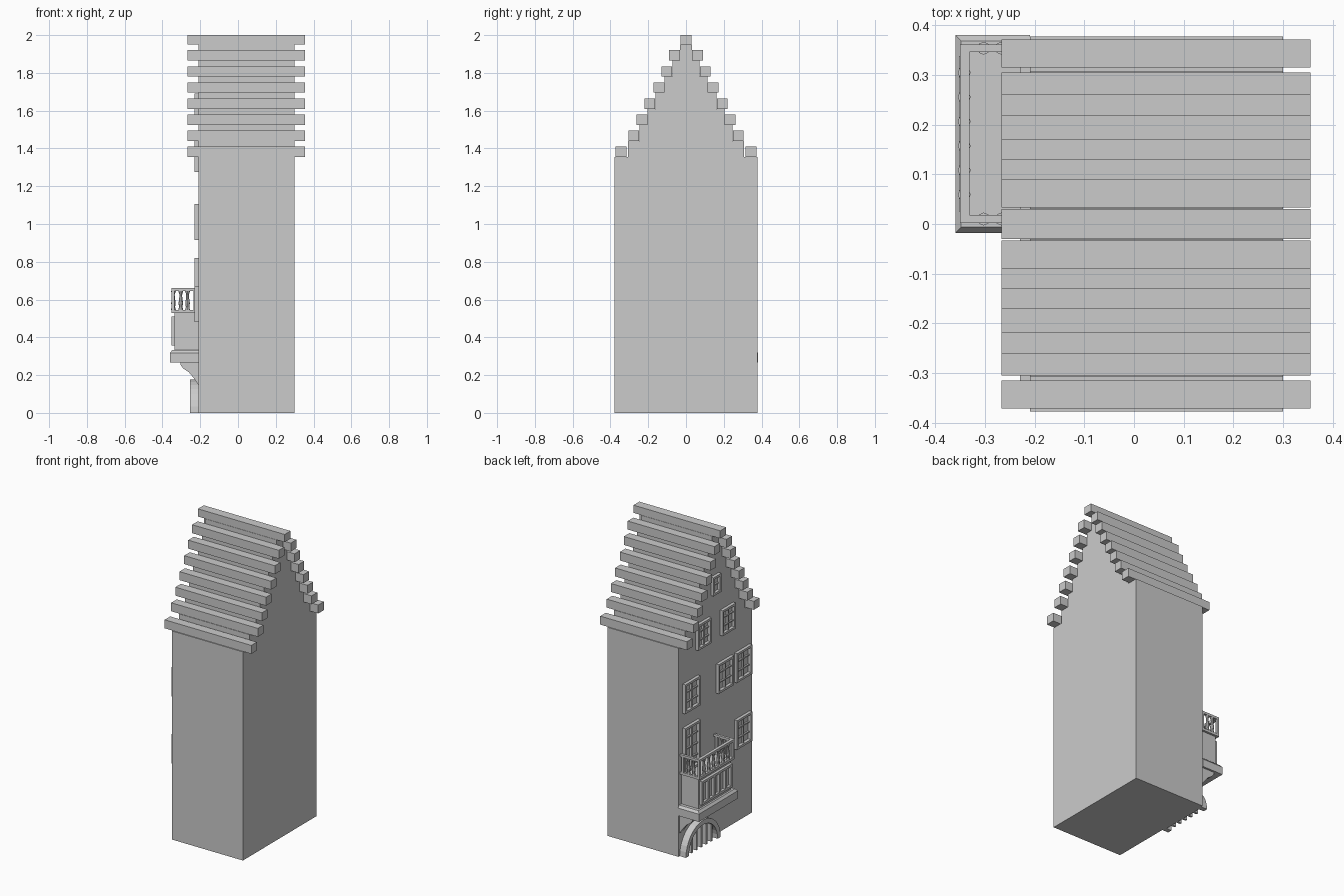
import bpy, bmesh, math

if "Cube" in bpy.data.objects:
    bpy.data.objects.remove(bpy.data.objects["Cube"])

stone = bpy.data.materials.new("plain_grey")
stone.diffuse_color = (0.6, 0.6, 0.6, 1)
stone.use_nodes = True
stone.node_tree.nodes["Principled BSDF"].inputs["Base Color"].default_value = stone.diffuse_color


def finish(bm, name):
    bmesh.ops.recalc_face_normals(bm, faces=bm.faces)
    me = bpy.data.meshes.new(name)
    bm.to_mesh(me)
    bm.free()
    me.materials.append(stone)
    ob = bpy.data.objects.new(name, me)
    bpy.context.collection.objects.link(ob)
    return ob


def add_box(bm, x0, x1, y0, y1, z0, z1, taper=0.0):
    t = taper
    lo = [bm.verts.new(p) for p in ((x0, y0, z0), (x1, y0, z0), (x1, y1, z0), (x0, y1, z0))]
    hi = [bm.verts.new(p) for p in ((x0 + t, y0 + t, z1), (x1, y0 + t, z1),
                                    (x1, y1 - t, z1), (x0 + t, y1 - t, z1))]
    bm.faces.new(lo[::-1])
    bm.faces.new(hi)
    for i in range(4):
        j = (i + 1) % 4
        bm.faces.new((lo[i], lo[j], hi[j], hi[i]))


def boxes(name, *specs):
    bm = bmesh.new()
    for s in specs:
        add_box(bm, *s)
    return finish(bm, name)


def prism(bm, pts):
    # loft between two matching outlines
    a, b = [[bm.verts.new(p) for p in ring] for ring in pts]
    bm.faces.new(a[::-1])
    bm.faces.new(b)
    for i in range(len(a)):
        j = (i + 1) % len(a)
        bm.faces.new((a[i], a[j], b[j], b[i]))


# house body with stepped gable
WALL, BACK = -0.21, 0.30
outer = [0.372, 0.305, 0.262, 0.22, 0.171, 0.13, 0.09]
step = [1.355 + 0.085 * i for i in range(8)]
half = [(0.378, 0.0), (0.378, step[0])]
for i, w in enumerate([0.308, 0.246, 0.204, 0.162, 0.113, 0.072, 0.032]):
    half += [(w, step[i]), (w, step[i + 1])]
outline = half + [(-y, z) for y, z in reversed(half)]
bm = bmesh.new()
prism(bm, [[(x, y, z) for y, z in outline] for x in (WALL, BACK)])
finish(bm, "house_body")

# roof beams, mirrored either side of the ridge
for i, w in enumerate(outer):
    boxes("roof_beam_pair_%d" % (i + 1),
          *[(-0.267, 0.356, min(s * w, s * (w - 0.057)), max(s * w, s * (w - 0.057)),
             step[i], step[i] + 0.055) for s in (-1, 1)])
boxes("ridge_beam", (-0.267, 0.356, -0.03, 0.03, step[7], 2.0))


# windows: outer frame, sill and glazing bars
def window(name, y0, y1, z0, z1, cols=2, rows=3):
    f, xo = 0.014, -0.23
    parts = [(xo, WALL, y0, y0 + f, z0, z1), (xo, WALL, y1 - f, y1, z0, z1),
             (xo, WALL, y0 + f, y1 - f, z1 - f, z1), (xo, WALL, y0 + f, y1 - f, z0, z0 + f)]
    for c in range(1, cols):
        y = y0 + (y1 - y0) * c / cols
        parts.append((-0.222, WALL, y - 0.006, y + 0.006, z0 + f, z1 - f))
    for r in range(1, rows):
        z = z0 + (z1 - z0) * r / rows
        parts.append((-0.22, WALL, y0 + f, y1 - f, z - 0.004, z + 0.004))
    boxes(name, *parts)


window("gable_window", -0.035, 0.045, 1.57, 1.69, 1, 2)
window("attic_window_left", 0.065, 0.2, 1.275, 1.44)
window("attic_window_right", -0.185, -0.05, 1.275, 1.44)
window("middle_window_left", 0.178, 0.334, 0.915, 1.105)
window("middle_window_centre", -0.165, -0.009, 0.915, 1.105)
window("middle_window_right", -0.352, -0.196, 0.915, 1.105)
window("lower_window_right", -0.352, -0.196, 0.48, 0.67)
window("balcony_door", 0.178, 0.334, 0.53, 0.82, 2, 4)

# bay base slab with sloped upper edge
boxes("bay_slab", (-0.36, WALL, -0.018, 0.381, 0.268, 0.318),
      (-0.36, WALL, -0.018, 0.381, 0.318, 0.333, 0.012))

# bay box and its front window strip
boxes("bay_box", (-0.335, WALL, 0.015, 0.348, 0.333, 0.53))
strip = [(-0.353, -0.335, 0.025, 0.338, 0.495, 0.51),
         (-0.353, -0.335, 0.025, 0.338, 0.357, 0.372)]
for i in range(6):
    y = 0.025 + i * (0.313 - 0.016) / 5
    strip.append((-0.353, -0.335, y, y + 0.016, 0.372, 0.495))
boxes("bay_window_strip", *strip)

# balcony rails on three sides
rails = []
for z0, z1 in ((0.53, 0.546), (0.645, 0.66)):
    rails += [(-0.351, -0.331, 0.002, 0.362, z0, z1),
              (-0.331, WALL, 0.002, 0.018, z0, z1),
              (-0.331, WALL, 0.346, 0.362, z0, z1)]
for y in (0.002, 0.346):
    rails.append((-0.351, -0.335, y, y + 0.016, 0.546, 0.645))
    rails.append((-0.236, -0.222, y, y + 0.016, 0.546, 0.645))
boxes("balcony_rails", *rails)

# turned balusters
profile = [(0.013, 0.546), (0.009, 0.56), (0.012, 0.58), (0.008, 0.61), (0.007, 0.625), (0.013, 0.645)]
spots = [(-0.342, 0.01 + 0.344 * i / 7) for i in range(1, 7)]
spots += [(x, y) for x in (-0.303, -0.267) for y in (0.01, 0.354)]
bm = bmesh.new()
N = 8
for cx, cy in spots:
    rings = [[bm.verts.new((cx + r * math.cos(math.tau * k / N),
                            cy + r * math.sin(math.tau * k / N), z)) for k in range(N)]
             for r, z in profile]
    bm.faces.new(rings[0][::-1])
    bm.faces.new(rings[-1])
    for a, b in zip(rings, rings[1:]):
        for k in range(N):
            j = (k + 1) % N
            bm.faces.new((a[k], a[j], b[j], b[k]))
finish(bm, "balusters")

# curved brackets under the bay
curve = [(WALL, 0.15), (-0.215, 0.155), (-0.235, 0.185), (-0.26, 0.215),
         (-0.29, 0.235), (-0.305, 0.255), (-0.305, 0.268), (WALL, 0.268)]
bm = bmesh.new()
for y in (0.0, 0.333):
    prism(bm, [[(px, yy, pz) for px, pz in curve] for yy in (y, y + 0.035)])
finish(bm, "bay_brackets")

# arched doorway: ring, back panel and upright bars
CY, R, r = 0.187, 0.178, 0.148
S = 16
ang = [math.pi * k / S for k in range(S + 1)]
ring = [(CY + R * math.cos(a), R * math.sin(a)) for a in ang]
ring += [(CY + r * math.cos(a), r * math.sin(a)) for a in reversed(ang)]
bm = bmesh.new()
prism(bm, [[(x, y, z) for y, z in ring] for x in (-0.255, WALL)])
finish(bm, "arch_frame")
bm = bmesh.new()
prism(bm, [[(x, CY + (r + 0.005) * math.cos(a), (r + 0.005) * math.sin(a)) for a in ang]
           for x in (-0.218, WALL)])
finish(bm, "arch_panel")
bars = []
for k in range(-2, 3):
    o = k * 0.05
    bars.append((-0.245, -0.218, CY + o - 0.007, CY + o + 0.007, 0.0,
                 math.sqrt(r * r - o * o) + 0.004))
boxes("arch_bars", *bars)
